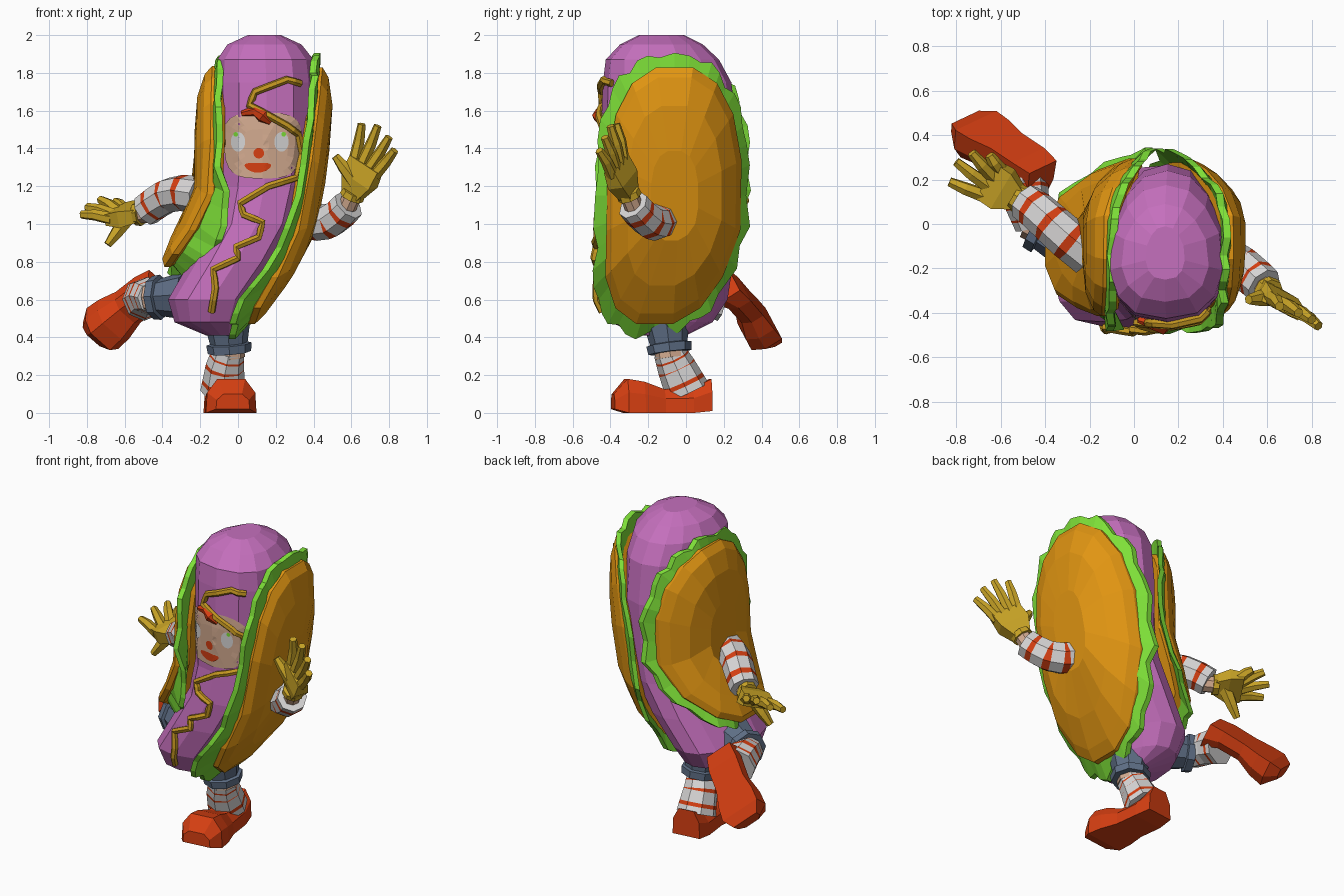
import bpy, bmesh, math, random
from mathutils import Vector as V, Matrix
from mathutils.bvhtree import BVHTree

if "Cube" in bpy.data.objects:
    bpy.data.objects.remove(bpy.data.objects["Cube"])
random.seed(4)

def mat(name, r, g, b):
    m = bpy.data.materials.new(name)
    m.diffuse_color = (r, g, b, 1)
    m.use_nodes = True
    m.node_tree.nodes["Principled BSDF"].inputs["Base Color"].default_value = m.diffuse_color
    return m
PURPLE = mat("sausage purple", .56, .16, .51)
BUN = mat("bun orange", .75, .30, .006)
GREEN = mat("lettuce green", .21, .75, .04)
MUSTARD = mat("mustard", .56, .31, .015)
GLOVE = mat("glove yellow", .60, .38, .02)
SKIN = mat("skin", .66, .41, .28)
RED = mat("red", .68, .05, .006)
WHITE = mat("sock white", .69, .68, .68)
BLUE = mat("shorts blue", .115, .16, .24)

def finish(name, bm, mats):
    bmesh.ops.recalc_face_normals(bm, faces=bm.faces)
    me = bpy.data.meshes.new(name)
    bm.to_mesh(me)
    for m in mats:
        me.materials.append(m)
    ob = bpy.data.objects.new(name, me)
    bpy.context.collection.objects.link(ob)
    return ob

def loft(name, rings, mats, closed=False, bands=None):
    """Skin a list of equal point rings; bands gives a material index per band."""
    bm = bmesh.new()
    vs = [[bm.verts.new(p) for p in ring] for ring in rings]
    n = len(vs[0])
    for i in range(len(vs) if closed else len(vs) - 1):
        a, b = vs[i], vs[(i + 1) % len(vs)]
        for j in range(n):
            f = bm.faces.new((a[j], a[(j + 1) % n], b[(j + 1) % n], b[j]))
            f.material_index = bands[i] if bands else 0
    if not closed:
        bm.faces.new(vs[0])
        bm.faces.new(vs[-1]).material_index = bands[-1] if bands else 0
    return finish(name, bm, mats)

def tube(name, pts, radii, mats, n=8, bands=None):
    pts = [V(p) for p in pts]
    rings, side = [], None
    for i, p in enumerate(pts):
        t = (pts[min(i + 1, len(pts) - 1)] - pts[max(i - 1, 0)]).normalized()
        side = (side or t.orthogonal())
        side = (side - t * side.dot(t)).normalized()
        up = t.cross(side)
        rings.append([p + radii[i] * (side * math.cos(k * math.tau / n) + up * math.sin(k * math.tau / n))
                      for k in range(n)])
    return loft(name, rings, mats, bands=bands)

def interp(table, x):
    if x <= table[0][0]:
        return table[0][1]
    for (a, u), (b, v) in zip(table, table[1:]):
        if x <= b:
            return u + (v - u) * (x - a) / (b - a)
    return table[-1][1]

def spow(v, p):
    return math.copysign(abs(v) ** p, v)

# Sausage: flat-fronted rings that narrow at the back (z, cx, cy, rx, ry)
rings = []
for z, cx, cy, rx, ry in [(.41, -.09, -.12, .08, .12), (.48, -.15, -.13, .19, .27), (.6, -.14, -.12, .235, .34),
                          (.8, -.01, -.11, .25, .36), (1, .1, -.1, .25, .36), (1.2, .14, -.09, .26, .35),
                          (1.5, .15, -.09, .27, .36), (1.75, .15, -.1, .27, .34), (1.87, .145, -.125, .26, .3),
                          (1.95, .14, -.13, .2, .22), (2.0, .14, -.13, .09, .12)]:
    ring = []
    for k in range(14):
        a = (k + .5) * math.tau / 14
        s = math.sin(a)
        ring.append(V((cx + rx * spow(math.cos(a), .75) * (1 - .3 * max(0, s)), cy + ry * spow(s, .85), z)))
    rings.append(ring)
sausage = loft("sausage", rings, [PURPLE])
bm = bmesh.new()
bm.from_mesh(sausage.data)
tree = BVHTree.FromBMesh(bm)

def front(x, z, off):
    """Point on the front of the sausage, lifted by off."""
    hit = tree.ray_cast(V((x, -2, z)), V((0, 1, 0)))[0]
    return V((x, (hit.y if hit else -.3) - off, z))

# Bun halves and lettuce
SIDES = {"right": (1, 1.15, .69, [(.4, .03), (.6, .1), (.8, .23), (1, .30), (1.2, .34), (1.6, .39), (1.9, .42)]),
         "left": (-1, 1.305, .54, [(.66, -.42), (.8, -.34), (1, -.2), (1.2, -.11), (1.6, -.11), (1.9, -.1)])}
for nm, (sd, zc, H, table) in SIDES.items():
    def rim(a, r, out):
        z = zc + H * r * spow(math.sin(a), .8)
        y = -.06 + .36 * r * spow(math.cos(a), .8) - .2 * max(0, 1 - z)
        return V((interp(table, z) - sd * 1.6 * max(0, y) ** 2 + sd * out, y, z))
    loft("bun_" + nm, [[rim((k + .5) * math.tau / 16, r, o) for k in range(16)] for r, o in
                       [(.9, -.04), (1, 0), (1, .035), (.92, .072), (.7, .108), (.35, .12)]], [BUN])
    leaf = []
    N = 44
    for k in range(N):
        a = k * math.tau / N
        r = 1 + (.06 + (.06 if k % 3 else 0) + random.uniform(-.02, .03)) * (1 - .3 * abs(math.sin(a)))
        r += .06 * max(0, -math.cos(a))
        low = max(0, -math.sin(a)) * (1 if sd < 0 else .4) * max(0, -math.cos(a) + .35)
        fl = -.012 - .24 * low
        w = random.uniform(-.01, .01)
        leaf.append([rim(a, .9, -.02), rim(a, r, fl + w - .012), rim(a, r, fl + w + .022), rim(a, .93, .025)])
    loft("lettuce_" + nm, leaf, [GREEN], closed=True)

# Mustard squiggle, resampled so it hugs the sausage
path = [(.33, 1.745), (.26, 1.765), (.09, 1.7), (.06, 1.63), (.17, 1.57), (.26, 1.52), (.32, 1.475), (.34, 1.37),
        (.31, 1.245), (.16, 1.2), (.01, 1.11), (.03, 1.05), (.13, 1.01), (.11, .93), (-.01, .88), (0, .82),
        (-.13, .76), (-.12, .66), (-.14, .535)]
fine = [V(a).lerp(V(b), t) for a, b in zip(path, path[1:]) for t in (0, .5)] + [V(path[-1])]
tube("mustard", [front(p.x, p.y, .018) for p in fine], [.02] * len(fine), [MUSTARD], 6)

# Face plates laid on the sausage
def decal(name, cx, cz, w, h, m, off, p=1.0, smile=0, taper=0):
    bm = bmesh.new()
    n, R = 24, 6
    c = bm.verts.new(front(cx, cz, off))
    prev = None
    for i in range(1, R + 1):
        cur = []
        for k in range(n):
            a = k * math.tau / n
            s = spow(math.sin(a), p)
            dx = w * i / R * spow(math.cos(a), p) * (1 + taper * s)
            cur.append(bm.verts.new(front(cx + dx, cz + h * i / R * s + smile * (dx / w) ** 2, off)))
        for k in range(n):
            q = (k + 1) % n
            bm.faces.new((c, cur[k], cur[q]) if prev is None else (prev[k], cur[k], cur[q], prev[q]))
        prev = cur
    ob = finish(name, bm, [m])
    if ob.data.polygons[0].normal.y > 0:
        ob.data.flip_normals()

decal("face", .13, 1.415, .205, .175, SKIN, .008, .6, 0, .06)
for i, x in enumerate((0, .23)):
    decal(f"eye_{i}", x, 1.435, .038, .052, WHITE, .012)
    decal(f"iris_{i}", x + (-.012 if i == 0 else .012), 1.475, .012, .012, GREEN, .015)
decal("nose", .11, 1.375, .028, .028, RED, .013)
decal("mouth", .105, 1.298, .07, .026, RED, .012, 1, .012)
tube("hair_curl", [front(.02, 1.585, .01), front(.09, 1.6, .015), front(.13, 1.57, .02), front(.17, 1.535, .01)],
     [.015, .03, .035, .012], [RED], 6)

# Striped sleeves and socks
def striped(name, pts, r0, r1):
    pts = [V(p) for p in pts]
    cuts = [0, .2, .25, .48, .53, .78, .86, 1]
    out = []
    for t in cuts:
        s = t * (len(pts) - 1)
        i = min(int(s), len(pts) - 2)
        out.append(pts[i].lerp(pts[i + 1], s - i))
    tube(name, out, [r0 + (r1 - r0) * t for t in cuts], [WHITE, RED], 8, [0, 1, 0, 1, 0, 1, 0])

striped("sleeve_right", [(.33, -.12, 1.03), (.45, -.17, 1.0), (.52, -.22, 1.03), (.585, -.28, 1.1)], .1, .088)
striped("sleeve_left", [(-.2, -.14, 1.15), (-.33, -.04, 1.17), (-.41, .04, 1.13), (-.49, .1, 1.07)], .1, .088)
striped("sock_standing", [(-.05, -.09, .33), (-.07, -.05, .24), (-.08, .01, .11)], .085, .12)
striped("sock_raised", [(-.45, -.01, .61), (-.48, .09, .62), (-.5, .19, .60)], .085, .115)

# Gloved hands: hull palm, bent fingers, cuff
def hand(name, wrist, knuckle, tips, thumb):
    wrist, knuckle, thumb = V(wrist), V(knuckle), V(thumb)
    tips = [V(t) for t in tips]
    d = (knuckle - wrist).normalized()
    side = tips[3] - tips[0]
    side = (side - d * side.dot(d)).normalized()
    nrm = d.cross(side)
    bm = bmesh.new()
    for c, w, h in ((wrist, .05, .035), (wrist.lerp(knuckle, .5), .095, .045), (knuckle, .095, .03)):
        for sx in (-1, 1):
            for sy in (-1, 1):
                bm.verts.new(c + side * w * sx + nrm * h * sy)
    bmesh.ops.convex_hull(bm, input=bm.verts)
    finish(name + "_palm", bm, [GLOVE])
    for i, t in enumerate(tips):
        k = knuckle + side * (-.07 + .047 * i) - d * .03
        tube(f"{name}_finger_{i}", [k, k.lerp(t, .55) + nrm * .008, t], [.034, .03, .022], [GLOVE], 6)
    base = wrist.lerp(knuckle, .35)
    tube(name + "_thumb", [base, base.lerp(thumb, .6), thumb], [.045, .035, .022], [GLOVE], 6)
    tube(name + "_cuff", [wrist - d * .01, wrist + d * .025], [.066, .062], [GLOVE], 8)
    tube(name + "_wrist", [wrist - d * .07, wrist], [.05, .05], [SKIN], 8)

hand("hand_right", (.605, -.3, 1.15), (.68, -.37, 1.32),
     [(.655, -.37, 1.53), (.74, -.40, 1.52), (.80, -.43, 1.46), (.83, -.46, 1.39)], (.515, -.34, 1.36))
hand("hand_left", (-.52, .115, 1.055), (-.66, .2, 1.05),
     [(-.65, .31, 1.12), (-.73, .32, 1.13), (-.8, .28, 1.09), (-.83, .19, 1.05)], (-.69, .12, .89))

# Shorts legs with turned cuffs, and bare knees
def shorts(name, a, b):
    a, b = V(a), V(b)
    d = (b - a).normalized()
    tube(name, [a, b - d * .05, b - d * .045, b], [.13, .1, .12, .115], [BLUE], 8)
    tube(name + "_knee", [b - d * .02, b + d * .03], [.08, .08], [SKIN], 8)
shorts("shorts_standing", (-.06, -.11, .52), (-.045, -.085, .32))
shorts("shorts_raised", (-.27, -.09, .62), (-.45, .0, .61))

# Big shoes: sections along the length (y, half width, bottom, top)
def shoe(name, matrix):
    rings = []
    for y, w, b, t in [(-.39, .09, .02, .1), (-.32, .135, 0, .18), (-.23, .13, 0, .165), (-.12, .105, 0, .125),
                       (.03, .105, 0, .13), (.13, .09, .01, .18)]:
        m = b + (t - b) * .6
        rings.append([matrix @ V(p) for p in ((-w, y, b), (w, y, b), (w * .95, y, m), (w * .55, y, t),
                                              (-w * .55, y, t), (-w * .95, y, m))])
    loft(name, rings, [RED])
shoe("shoe_standing", Matrix.Translation((-.075, 0, 0)) @ Matrix.Rotation(math.radians(7), 4, 'Z'))
toe = V((-.70, .466, -.544)).normalized()
sole = V((.13, .79, .57))
sole = (sole - toe * sole.dot(toe)).normalized()
yy, zz = -toe, -sole
rot = Matrix((yy.cross(zz), yy, zz)).transposed().to_4x4()
shoe("shoe_raised", Matrix.Translation((-.59, .325, .535)) @ rot @ Matrix.Scale(.96, 4) @ Matrix.Translation((0, .13, -.07)))
